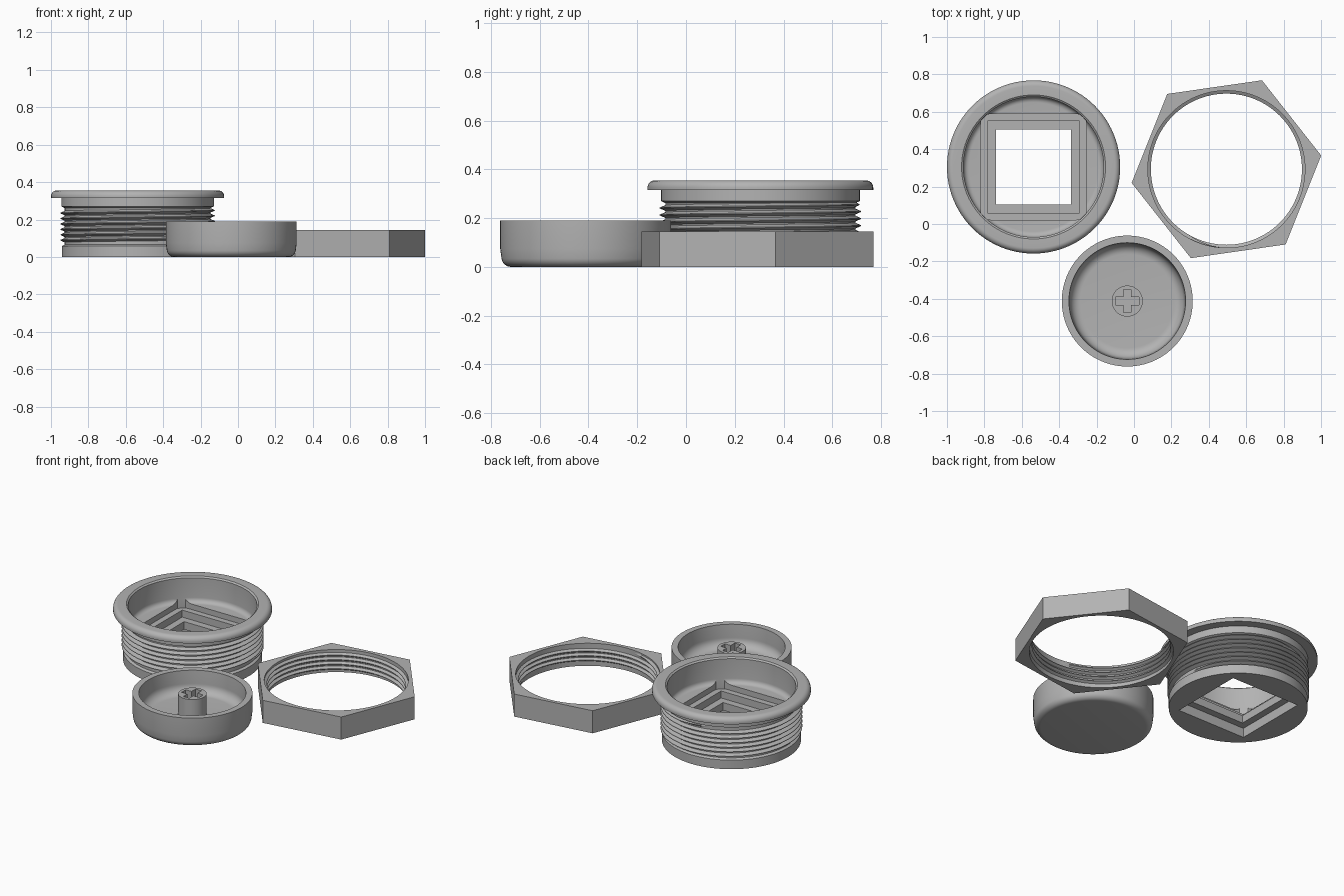
import bpy, bmesh, math

if "Cube" in bpy.data.objects:
    bpy.data.objects.remove(bpy.data.objects["Cube"])

SEG = 96
grey = bpy.data.materials.new("light_grey")
grey.diffuse_color = (0.45, 0.45, 0.45, 1)
grey.use_nodes = True
grey.node_tree.nodes["Principled BSDF"].inputs["Base Color"].default_value = grey.diffuse_color


def make(name, verts, faces, loc=(0, 0, 0)):
    me = bpy.data.meshes.new(name)
    me.from_pydata(verts, [], faces)
    bm = bmesh.new()
    bm.from_mesh(me)
    bmesh.ops.remove_doubles(bm, verts=bm.verts, dist=1e-6)
    bmesh.ops.recalc_face_normals(bm, faces=bm.faces)
    bm.to_mesh(me)
    bm.free()
    ob = bpy.data.objects.new(name, me)
    ob.location = loc
    me.materials.append(grey)
    bpy.context.collection.objects.link(ob)
    return ob


def activate(ob):
    bpy.ops.object.select_all(action='DESELECT')
    ob.select_set(True)
    bpy.context.view_layer.objects.active = ob


def smooth(ob, angle=30):
    activate(ob)
    bpy.ops.object.shade_smooth_by_angle(angle=math.radians(angle))


def lathe(name, profile, loc):
    """Solid of revolution; the profile starts and ends on the axis."""
    verts, faces, n = [], [], len(profile)
    rings = profile[1:-1]
    for r, z in rings:
        for k in range(SEG):
            a = math.tau * k / SEG
            verts.append((r * math.cos(a), r * math.sin(a), z))
    for i in range(len(rings) - 1):
        for k in range(SEG):
            m = (k + 1) % SEG
            faces.append((i*SEG + k, i*SEG + m, (i+1)*SEG + m, (i+1)*SEG + k))
    faces.append(list(range(SEG))[::-1])
    faces.append(list(range((n - 3) * SEG, (n - 2) * SEG)))
    return make(name, verts, faces, loc)


def prism(name, outline, z0, z1, loc):
    n = len(outline)
    verts = [(x, y, z) for z in (z0, z1) for x, y in outline]
    faces = [list(range(n))[::-1], list(range(n, 2 * n))]
    faces += [(i, (i+1) % n, n + (i+1) % n, n + i) for i in range(n)]
    return make(name, verts, faces, loc)


def circle(r, n=SEG, turn=0.0):
    return [(r * math.cos(turn + math.tau * k / n),
             r * math.sin(turn + math.tau * k / n)) for k in range(n)]


def square(h, limit=9.0):
    """Square outline, with corners clipped by a circle."""
    if limit > h * 1.5:
        return [(-h, -h), (h, -h), (h, h), (-h, h)]
    pts = []
    for k in range(SEG):
        a = math.tau * k / SEG
        c, s = math.cos(a), math.sin(a)
        r = min(limit, h / max(abs(c), abs(s)))
        pts.append((r * c, r * s))
    return pts


def cut(ob, *cutters):
    for c in cutters:
        activate(ob)
        mod = ob.modifiers.new("cut", 'BOOLEAN')
        mod.operation, mod.solver, mod.object = 'DIFFERENCE', 'EXACT', c
        bpy.ops.object.modifier_apply(modifier=mod.name)
        bpy.data.objects.remove(c)


def thread(name, loc, r_root, r_tip, z0, z1, pitch):
    """Triangular ridge swept along a helix, fading out at both ends."""
    turns = (z1 - z0) / pitch
    steps = int(turns * SEG)
    verts, faces = [], []
    for i in range(steps + 1):
        a = math.tau * i / SEG
        z = z0 + pitch * i / SEG
        fade = min(1, i / 8, (steps - i) / 8)
        tip = r_root + (r_tip - r_root) * fade
        w = pitch * 0.46
        for r, dz in ((r_root, -w), (tip, -w * 0.12), (tip, w * 0.12), (r_root, w)):
            verts.append((r * math.cos(a), r * math.sin(a), z + dz))
    for i in range(steps):
        for j in range(4):
            m = (j + 1) % 4
            faces.append((4*i + j, 4*i + m, 4*i + 4 + m, 4*i + 4 + j))
    ob = make(name, verts, faces, loc)
    smooth(ob, 25)
    return ob


def arc(cx, cz, r, a0, a1, n=6):
    """Fillet points in a profile, angles in degrees."""
    return [(cx + r * math.cos(math.radians(a0 + (a1 - a0) * i / n)),
             cz + r * math.sin(math.radians(a0 + (a1 - a0) * i / n)))
            for i in range(n + 1)]


# Threaded housing: flanged cup with a stepped square opening in its floor
H = (-0.537, 0.305, 0)
profile = [(0, 0), (0.405, 0), (0.405, 0.058), (0.39, 0.066), (0.39, 0.262),
           (0.408, 0.27), (0.408, 0.315), (0.463, 0.315), (0.463, 0.325)]
profile += arc(0.433, 0.325, 0.03, 10, 90)
profile += [(0.385, 0.355), (0.375, 0.347)]
profile += arc(0.345, 0.22, 0.03, 0, -90)
profile += [(0, 0.19)]
housing = lathe("housing", profile, H)
cut(housing,
    prism("c1", square(0.283, 0.374), 0.155, 0.25, H),
    prism("c2", square(0.245), 0.11, 0.26, H),
    prism("c3", square(0.2), -0.1, 0.27, H),
    prism("c4", square(0.245), -0.1, 0.06, H))
smooth(housing)
thread("housing_thread", H, 0.386, 0.413, 0.075, 0.258, 0.029)

# Hexagonal nut with an internal thread
N = (0.494, 0.293, 0)
nut = prism("nut", circle(0.512, 6, math.radians(8.2)), 0, 0.145, N)
cut(nut, prism("c5", circle(0.42), -0.1, 0.3, N))
smooth(nut)
thread("nut_thread", N, 0.423, 0.404, 0.018, 0.127, 0.029)

# Round cap: shallow cup with filleted bottom
C = (-0.036, -0.412, 0)
profile = [(0, 0), (0.305, 0)]
profile += arc(0.305, 0.04, 0.04, -75, -8)
profile += [(0.35, 0.075), (0.35, 0.19), (0.312, 0.19), (0.306, 0.11)]
profile += arc(0.251, 0.105, 0.055, 0, -90, 8)
profile += [(0, 0.05)]
cap = lathe("cap", profile, C)
smooth(cap)

# Stem in the cap with a cross-shaped socket
stem = prism("stem", circle(0.083, 48), 0.04, 0.185, C)
a, b = 0.062, 0.021
cross = [(b, a), (-b, a), (-b, b), (-a, b), (-a, -b), (-b, -b),
         (-b, -a), (b, -a), (b, -b), (a, -b), (a, b), (b, b)]
cut(stem, prism("c6", cross, 0.06, 0.3, C))
smooth(stem)
